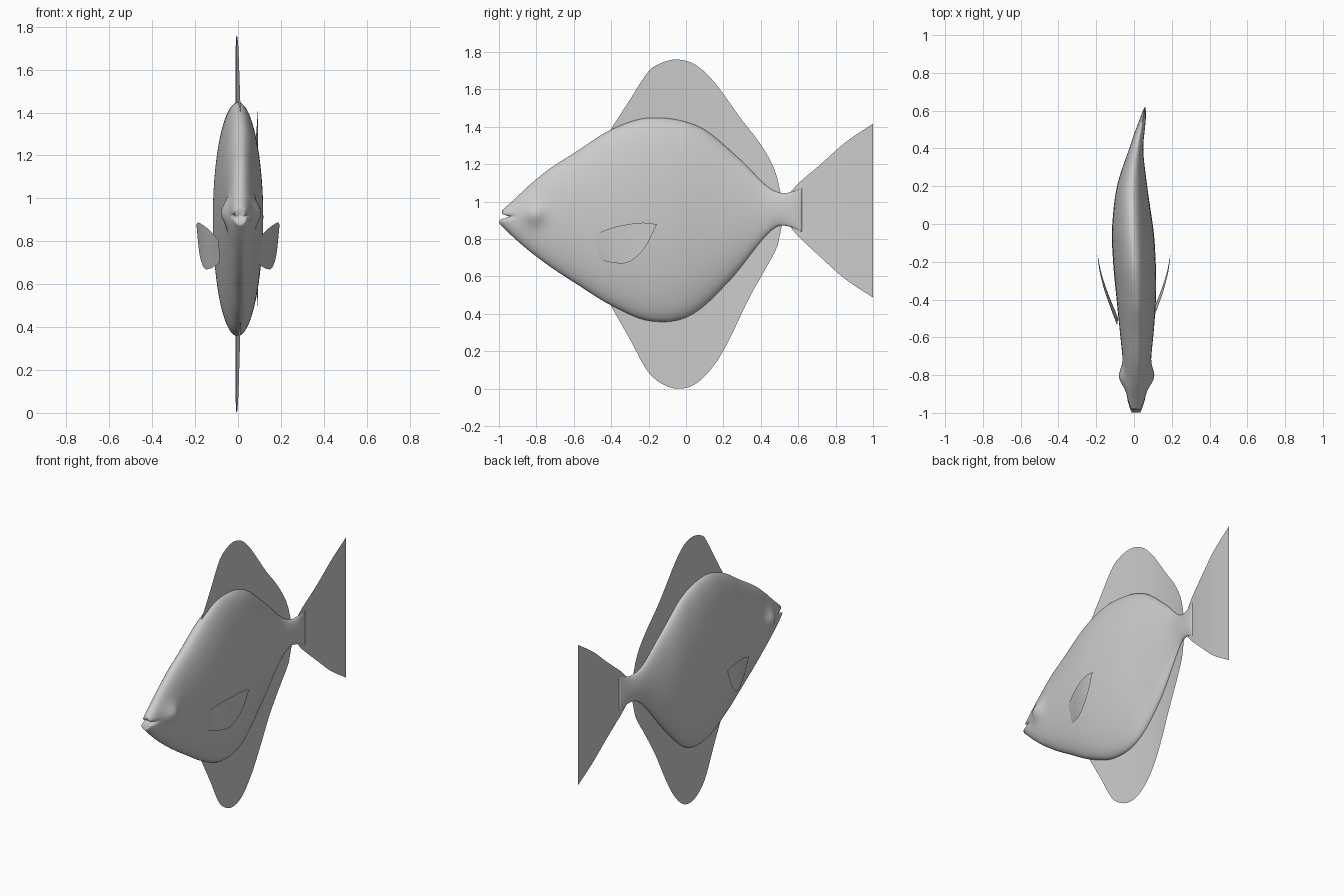
import bpy
from math import cos, sin, pi, exp

if "Cube" in bpy.data.objects:
    bpy.data.objects.remove(bpy.data.objects["Cube"])


def curve(pts, u):
    """Smooth interpolation through (u, v) points."""
    n = len(pts)
    if u <= pts[0][0]:
        return pts[0][1]
    if u >= pts[-1][0]:
        return pts[-1][1]

    def slope(i):
        a, b = pts[max(i - 1, 0)], pts[min(i + 1, n - 1)]
        return (b[1] - a[1]) / (b[0] - a[0])
    i = max(k for k in range(n - 1) if pts[k][0] <= u)
    (u0, v0), (u1, v1) = pts[i], pts[i + 1]
    h = u1 - u0
    t = (u - u0) / h
    return ((2*t**3 - 3*t**2 + 1) * v0 + (t**3 - 2*t**2 + t) * h * slope(i)
            + (3*t**2 - 2*t**3) * v1 + (t**3 - t**2) * h * slope(i + 1))


def loft(name, rows, closed=False):
    """Skin a list of equally long point rows."""
    n = len(rows[0])
    faces = []
    for i in range(len(rows) - 1):
        for j in range(n if closed else n - 1):
            k = (j + 1) % n
            faces.append((i*n + j, i*n + k, (i+1)*n + k, (i+1)*n + j))
    if closed:
        faces += [tuple(range(n))[::-1], tuple(range((len(rows)-1)*n, len(rows)*n))]
    mesh = bpy.data.meshes.new(name)
    mesh.from_pydata([p for r in rows for p in r], [], faces)
    mesh.shade_smooth()
    ob = bpy.data.objects.new(name, mesh)
    bpy.context.collection.objects.link(ob)
    return ob


# Body profiles along y: swim bend, back, belly, half width
BEND = [(-1, .01), (-.7, .015), (-.4, .012), (-.2, .002), (0, -.008), (.2, -.01),
        (.4, .012), (.6, .055), (.8, .082), (1, .093)]
BACK = [(-.985, .952), (-.915, 1.015), (-.835, 1.09), (-.73, 1.175), (-.59, 1.265),
        (-.4, 1.385), (-.19, 1.448), (.07, 1.4), (.29, 1.225), (.43, 1.085),
        (.5, 1.048), (.56, 1.05), (.62, 1.07)]
BELLY = [(-.985, .883), (-.89, .78), (-.73, .655), (-.57, .55), (-.4, .445),
         (-.19, .362), (.02, .39), (.23, .575), (.42, .81), (.49, .868),
         (.56, .865), (.62, .84)]
WIDTH = [(-.985, .028), (-.93, .045), (-.8, .063), (-.7, .076), (-.5, .096),
         (-.3, .11), (-.1, .113), (0, .107), (.2, .08), (.4, .037), (.5, .024),
         (.58, .012), (.62, .002)]


def ring(y, n=72):
    top, bot, w = curve(BACK, y), curve(BELLY, y), curve(WIDTH, y)
    mid, cx = (top + bot) / 2, curve(BEND, y)
    lip = max(0, (-.9 - y) / .085)
    pts = []
    for j in range(n):
        a = 2 * pi * j / n
        z = mid + sin(a) * (top - bot) / 2
        # Eye bulges
        bulge = .032 * exp(-((y + .81)**2 + (z - .935)**2) / .0034)
        x = cos(a) * (w + bulge)
        # Mouth cleft and protruding lower lip
        dy = lip * (.045 * exp(-((z - .918) / .011)**2) - (.014 if z < .918 else 0))
        pts.append((cx + x, y + dy, z))
    return pts


first = ring(-.985)
mouth = [(.01 + (p[0] - .01) * .7, p[1] + max(0, .04 - (p[1] + .985) * .8),
          .918 + (p[2] - .918) * .12) for p in first]
rows = [mouth] + [ring(-.985 + 1.605 * i / 120) for i in range(121)]
loft("body", rows, closed=True)


# Upright fins: thin sheets following the bend
def upright_fin(name, inner, outer, y0, y1, n=48, m=8):
    rows = []
    for i in range(n + 1):
        y = y0 + (y1 - y0) * i / n
        a, b = inner(y), curve(outer, y)
        rows.append([(curve(BEND, y), y, a + (b - a) * j / m) for j in range(m + 1)])
    return loft(name, rows)


upright_fin("dorsal_fin", lambda y: curve(BACK, y) - .03,
            [(-.41, 1.375), (-.4, 1.39), (-.3, 1.545), (-.2, 1.697), (-.14, 1.738),
             (-.05, 1.76), (.05, 1.732), (.15, 1.64), (.3, 1.435), (.4, 1.305),
             (.47, 1.18), (.5, 1.08), (.507, 1.04)], -.41, .507)
upright_fin("anal_fin", lambda y: curve(BELLY, y) + .03,
            [(-.41, .46), (-.4, .44), (-.3, .265), (-.21, .1), (-.14, .033),
             (-.05, 0), (.05, .025), (.15, .125), (.23, .26), (.33, .47),
             (.43, .65), (.49, .765), (.51, .86)], -.41, .51)
TAIL_LOW = [(.56, .862), (.6, .815), (.72, .703), (.85, .587), (1, .487)]
upright_fin("tail_fin", lambda y: curve(TAIL_LOW, y),
            [(.56, 1.052), (.6, 1.097), (.72, 1.2), (.85, 1.315), (1, 1.417)],
            .56, 1, 24, 16)

# Pectoral fins: curved sheets on both sides
UPPER = [(-.535, .805), (-.45, .84), (-.365, .868), (-.245, .887), (-.155, .88)]
LOWER = [(-.5, .7), (-.38, .672), (-.3, .68), (-.22, .755), (-.155, .88)]
FLARE = [(-.535, .09), (-.45, .122), (-.35, .157), (-.25, .182), (-.155, .194)]


def along(pts, t):
    return [curve([(k / 4, p[c]) for k, p in enumerate(pts)], t) for c in (0, 1)]


for side, name in ((1, "pectoral_fin_left"), (-1, "pectoral_fin_right")):
    rows = []
    for i in range(25):
        (ya, za), (yb, zb) = along(UPPER, i / 24), along(LOWER, i / 24)
        row = []
        for j in range(9):
            s = j / 8
            y, z = ya + (yb - ya) * s, za + (zb - za) * s
            x = curve(FLARE, y) - .02 * s * (1 - i / 24)
            row.append((side * x, y, z))
        rows.append(row)
    loft(name, rows)
